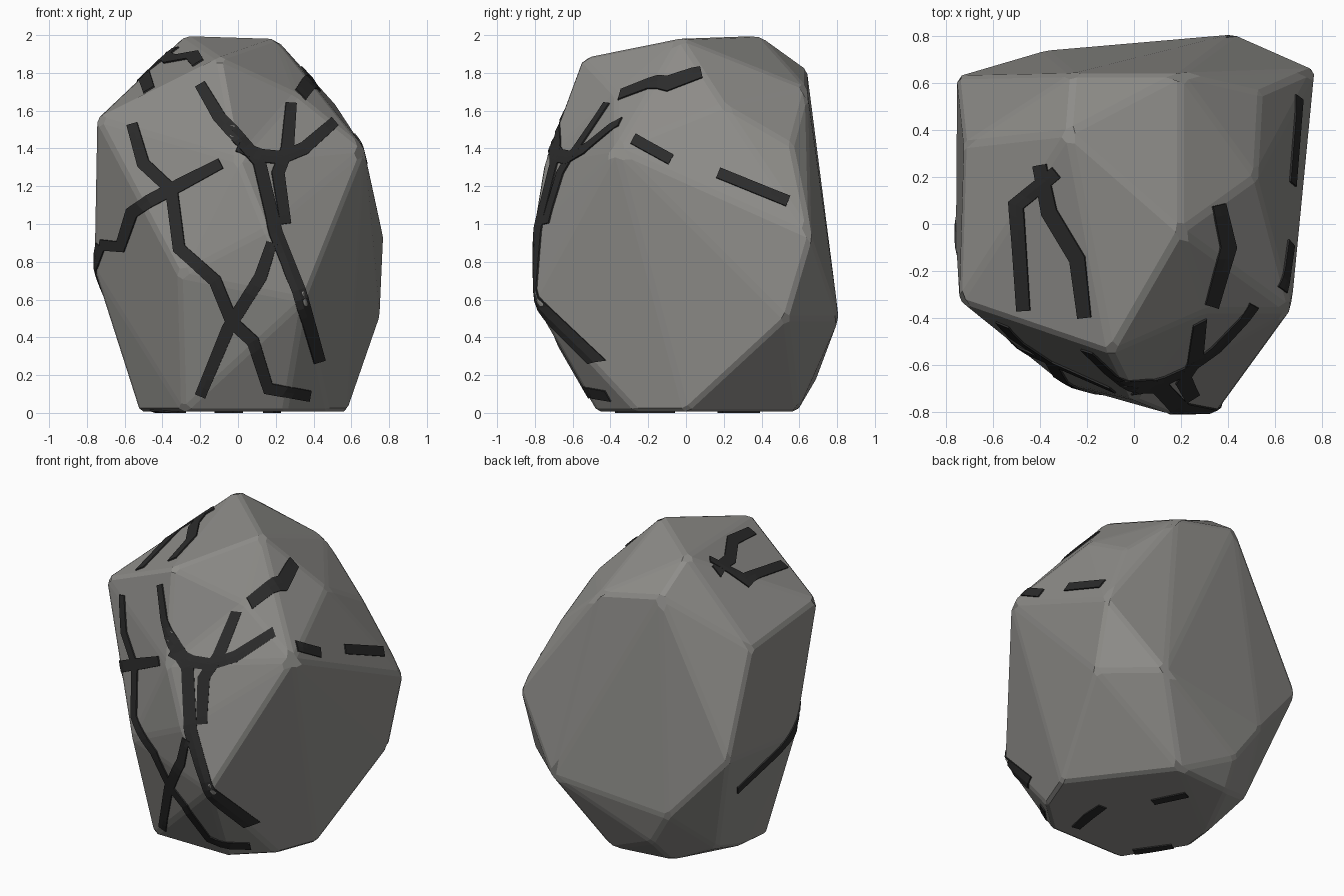
import bpy, bmesh
from mathutils import Vector
from mathutils.bvhtree import BVHTree

if "Cube" in bpy.data.objects:
    bpy.data.objects.remove(bpy.data.objects["Cube"])

# Main facet corners of the boulder
CORNERS = [
    # crown
    (.2, -.03, 1.985), (-.28, .39, 2.0), (-.1, -.55, 1.88), (-.26, .64, 1.82), (.2, .64, 1.72),
    # shoulders
    (.52, .2, 1.63), (.54, .56, 1.42), (.31, -.37, 1.69), (.67, -.37, 1.4),
    (-.745, -.33, 1.56), (-.725, .34, 1.48),
    # front
    (0, -.75, 1.34), (.15, -.81, .97), (.35, -.81, .6), (-.31, -.68, .73),
    # waist
    (-.76, -.08, .76), (-.755, .63, .84), (.77, .66, .94), (.75, .53, .5),
    (.43, .81, .5), (-.38, .74, .41), (-.23, .69, .18),
    # foot
    (-.52, -.1, .01), (-.29, -.47, .01), (.25, -.47, .01), (.48, -.26, .01),
    (.58, 0, .01), (.13, .59, .01), (-.27, .55, .02), (-.5, .09, .01), (-.53, .42, .12)]
CENTRE = Vector((0, 0, .95))


def material(name, rgb):
    m = bpy.data.materials.new(name)
    m.diffuse_color = (*rgb, 1)
    m.use_nodes = True
    m.node_tree.nodes["Principled BSDF"].inputs["Base Color"].default_value = m.diffuse_color
    return m


stone = material("stone_grey", (.275, .27, .255))
dark = material("crack_dark", (.025, .025, .025))


def add_object(name, bm, mat):
    me = bpy.data.meshes.new(name)
    bm.to_mesh(me)
    bm.free()
    me.materials.append(mat)
    ob = bpy.data.objects.new(name, me)
    bpy.context.collection.objects.link(ob)
    return ob


def build_rock():
    # facet layout comes from the hull of the corners pushed out to a ball
    bm = bmesh.new()
    home = {}
    for c in CORNERS:
        d = Vector(c) - CENTRE
        v = bm.verts.new(d * .4 + d.normalized() * .6)
        home[v] = Vector(c)
    bmesh.ops.convex_hull(bm, input=bm.verts[:])
    for v in bm.verts:
        v.co = home[v]
    bmesh.ops.recalc_face_normals(bm, faces=bm.faces[:])
    bmesh.ops.dissolve_limit(bm, angle_limit=.03, verts=bm.verts[:], edges=bm.edges[:])
    # worn edges
    bmesh.ops.bevel(bm, geom=bm.edges[:], offset=.018, segments=1, affect='EDGES',
                    profile=.5, clamp_overlap=True)
    bmesh.ops.recalc_face_normals(bm, faces=bm.faces[:])
    low = min(v.co.z for v in bm.verts)
    for v in bm.verts:
        v.co.z -= low - .008
    tree = BVHTree.FromBMesh(bm)
    add_object("boulder", bm, stone)
    return tree


tree = build_rock()

# Projection views: 2D point -> ray start, and ray direction
VIEWS = {
    'front': (lambda p: Vector((p.x, -3, p.y)), Vector((0, 1, 0))),
    'right': (lambda p: Vector((3, p.x, p.y)), Vector((-1, 0, 0))),
    'left': (lambda p: Vector((-3, p.x, p.y)), Vector((1, 0, 0))),
    'top': (lambda p: Vector((p.x, p.y, 4)), Vector((0, 0, -1))),
    'below': (lambda p: Vector((p.x, p.y, -3)), Vector((0, 0, 1)))}


def crack(name, view, pts, width=.068, lift=.008):
    start, ray = VIEWS[view]
    pts = [Vector(p) for p in pts]
    dirs = [(b - a).normalized() for a, b in zip(pts, pts[1:])]
    rails = []
    for i, p in enumerate(pts):
        t = (dirs[max(i - 1, 0)] + dirs[min(i, len(dirs) - 1)]).normalized()
        w = width * (.42 if i in (0, len(pts) - 1) else .5)
        side = Vector((-t.y, t.x)) * w
        rails.append((p - side, p + side))

    def snap(p):
        o = start(p)
        hit, n, _, _ = tree.ray_cast(o, ray)
        if hit is None:
            hit, n, _, _ = tree.find_nearest(o - ray * o.dot(ray))
        return hit + n * lift

    bm = bmesh.new()
    prev = None
    for (a0, b0), (a1, b1) in zip(rails, rails[1:]):
        steps = max(2, round((a1 - a0).length / .05))
        for k in range(0 if prev is None else 1, steps + 1):
            f = k / steps
            a, b = a0.lerp(a1, f), b0.lerp(b1, f)
            row = [bm.verts.new(snap(q)) for q in (a, (a + b) / 2, b)]
            if prev:
                for j in (0, 1):
                    bm.faces.new((prev[j], prev[j + 1], row[j + 1], row[j]))
            prev = row
    bm.normal_update()
    if sum(f.normal.dot(ray) for f in bm.faces) > 0:
        bmesh.ops.reverse_faces(bm, faces=bm.faces[:])
    ob = add_object(name, bm, dark)
    ob.modifiers.new("thickness", 'SOLIDIFY').thickness = .014


# Cracks drawn on each side of the boulder
CRACKS = {
    'front': [
        [(-.56, 1.53), (-.5, 1.32), (-.35, 1.18), (-.31, .87), (-.12, .7), (-.03, .48),
         (.08, .38), (.16, .13), (.38, .09)],
        [(-.09, 1.32), (-.3, 1.21), (-.47, 1.12), (-.56, 1.06), (-.62, .88), (-.73, .89)],
        [(.18, .9), (.12, .72), (-.05, .45), (-.2, .09)],
        [(-.2, 1.74), (-.1, 1.57), (.11, 1.33), (.2, .95), (.32, .65), (.43, .27)],
        [(.0, 1.41), (.12, 1.36), (.23, 1.35), (.35, 1.4), (.51, 1.54)],
        [(.28, 1.64), (.26, 1.4), (.21, 1.27), (.25, 1.0)]],
    'top': [
        [(-.47, -.37), (-.5, .08), (-.33, .22)],
        [(-.4, .25), (-.36, .05), (-.24, -.15), (-.21, -.4)],
        [(.36, .08), (.4, -.1), (.33, -.35)]],
    'right': [[(-.28, 1.45), (-.08, 1.34)], [(.17, 1.27), (.54, 1.12)]],
    'left': [[(-.16, .88), (-.08, .79), (.06, .69), (.41, .54)]],
    'below': [[(.2, -.06), (.19, -.2), (.16, -.36)], [(-.44, -.16), (-.3, -.36)],
              [(0, .18), (-.1, .38)]]}

for view, lines in CRACKS.items():
    for i, line in enumerate(lines):
        crack(f"crack_{view}_{i + 1}", view, line)
